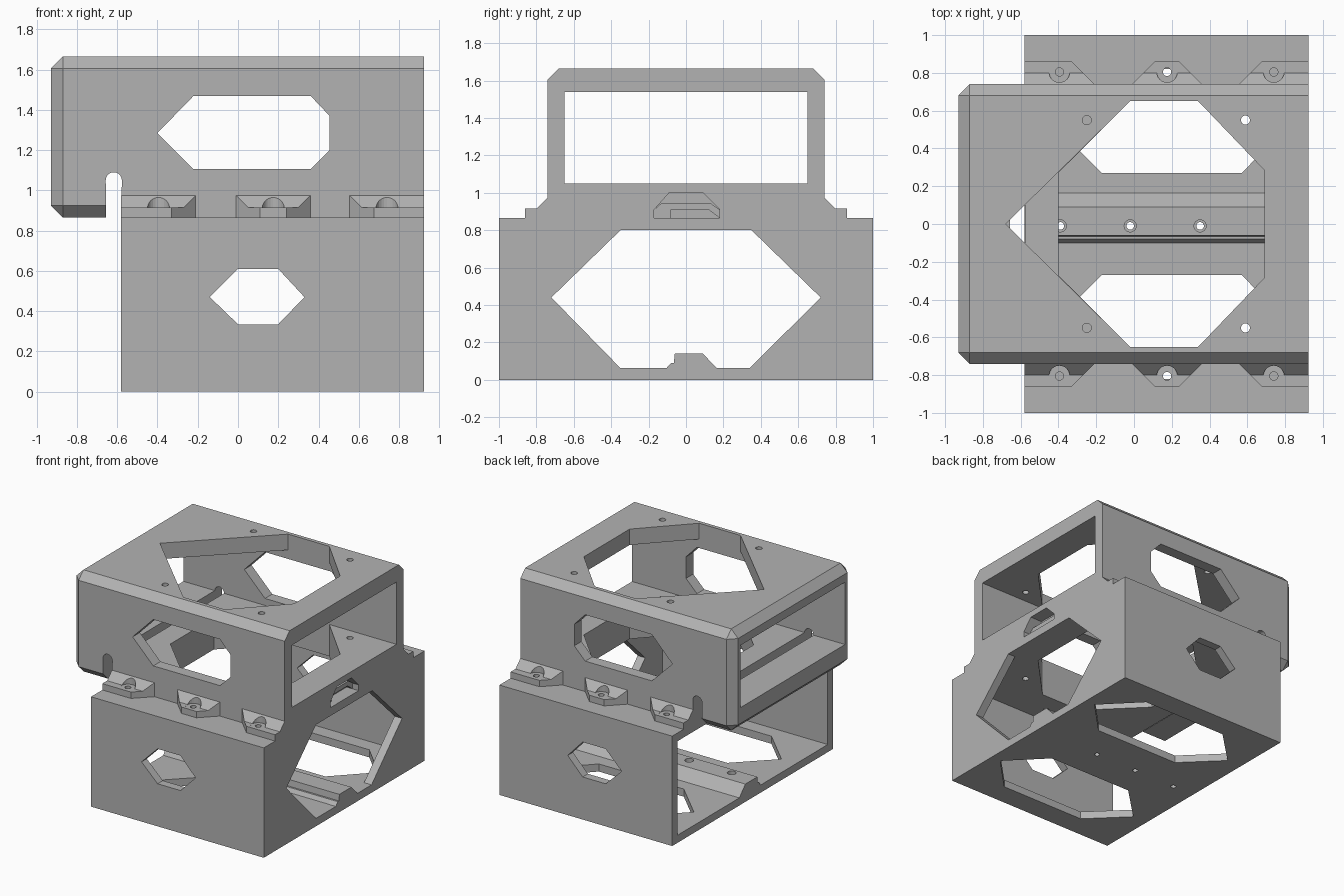
import bpy, bmesh, math
from mathutils import Vector

if "Cube" in bpy.data.objects:
    bpy.data.objects.remove(bpy.data.objects["Cube"], do_unlink=True)

grey = bpy.data.materials.new("plain grey")
grey.use_nodes = True
grey.diffuse_color = (0.45, 0.45, 0.45, 1)
grey.node_tree.nodes["Principled BSDF"].inputs["Base Color"].default_value = (0.45, 0.45, 0.45, 1)


def finish(name, bm):
    bmesh.ops.recalc_face_normals(bm, faces=bm.faces[:])
    mesh = bpy.data.meshes.new(name)
    bm.to_mesh(mesh)
    bm.free()
    mesh.materials.append(grey)
    obj = bpy.data.objects.new(name, mesh)
    bpy.context.scene.collection.objects.link(obj)
    return obj


def prism(name, pts, axis, lo, hi):
    """Extrude a 2D outline along an axis; the outline uses the other two axes in order."""
    def place(p, d):
        return {"x": (d, *p), "y": (p[0], d, p[1]), "z": (*p, d)}[axis]
    bm = bmesh.new()
    face = bm.faces.new([bm.verts.new(place(p, lo)) for p in pts])
    ext = bmesh.ops.extrude_face_region(bm, geom=[face])
    step = Vector(place((0, 0), hi - lo))
    bmesh.ops.translate(bm, vec=step, verts=[g for g in ext["geom"] if isinstance(g, bmesh.types.BMVert)])
    return finish(name, bm)


def box(name, x0, x1, y0, y1, z0, z1):
    return prism(name, [(x0, y0), (x1, y0), (x1, y1), (x0, y1)], "z", z0, z1)


def rod(x, y, r, z0, z1):
    ring = [(x + r * math.cos(i * math.tau / 24), y + r * math.sin(i * math.tau / 24)) for i in range(24)]
    return prism("cutter", ring, "z", z0, z1)


def combine(obj, tool, operation="DIFFERENCE"):
    """Apply a boolean and discard the tool."""
    mod = obj.modifiers.new("combine", "BOOLEAN")
    mod.operation, mod.solver, mod.object = operation, "EXACT", tool
    bpy.context.view_layer.objects.active = obj
    bpy.ops.object.modifier_apply(modifier=mod.name)
    bpy.data.objects.remove(tool, do_unlink=True)


def mirrored(half):
    """Close an outline by reflecting its second coordinate."""
    return half + [(a, -b) for a, b in reversed(half) if b]


LEFT, RIGHT, DECK, TOP = -0.58, 0.925, 0.865, 1.665
floor_opening = mirrored([(-0.4, 0.27), (-0.02, 0.65), (0.34, 0.65), (0.69, 0.285)])
screw_xs = (-0.395, 0.175, 0.74)

# Lower housing: open at the left end, with a keel along its floor
lower = box("lower_housing", LEFT, RIGHT, -1, 1, 0, DECK)
combine(lower, box("cutter", -0.7, 0.86, -0.935, 0.935, 0.06, 0.8))
keel = [(-0.1, 0.03), (-0.1, 0.06), (-0.08, 0.09), (-0.065, 0.09), (-0.06, 0.14),
        (0.09, 0.14), (0.165, 0.06), (0.165, 0.03)]
combine(lower, prism("keel", keel, "x", LEFT, 0.9), "UNION")

# Large end opening above the keel
combine(lower, prism("cutter", [(-0.72, 0.44), (-0.35, 0.062), (-0.105, 0.062), (-0.08, 0.09),
                                (-0.065, 0.09), (-0.06, 0.14), (0.09, 0.14), (0.165, 0.062),
                                (0.34, 0.062), (0.72, 0.44), (0.35, 0.8), (-0.35, 0.8)],
                     "x", 0.8, 1))

# Side windows, floor windows and deck opening
combine(lower, prism("cutter", [(-0.14, 0.47), (0, 0.61), (0.2, 0.61), (0.33, 0.47),
                                (0.2, 0.335), (0, 0.335)], "y", -1.2, 1.2))
for s in (-1, 1):
    outline = [(-0.45, 0.545), (-0.17, 0.27), (0.57, 0.27), (0.84, 0.545), (0.57, 0.82), (-0.17, 0.82)]
    combine(lower, prism("cutter", [(x, s * y) for x, y in outline], "z", -0.1, 0.1))
combine(lower, prism("cutter", floor_opening, "z", 0.7, 1))

# Screw holes in the keel and deck
for x in (-0.39, -0.02, 0.35):
    combine(lower, rod(x, -0.01, 0.02, -0.1, 0.3))
    combine(lower, rod(x, -0.01, 0.032, 0.08, 0.3))
for s in (-1, 1):
    combine(lower, rod(0.59, s * 0.55, 0.024, 0.7, 1))
    for x in screw_xs:
        combine(lower, rod(x, s * 0.805, 0.022, 0.7, 1))

# Upper shell: bevelled everywhere except around the right end
bm = bmesh.new()
bmesh.ops.create_cube(bm, size=1)
for v in bm.verts:
    v.co = ((RIGHT if v.co.x > 0 else -0.93), 1.48 * v.co.y, (TOP if v.co.z > 0 else DECK))
soft = [e for e in bm.edges if min(v.co.x for v in e.verts) < 0]
bmesh.ops.bevel(bm, geom=soft, offset=0.06, segments=1, profile=0.5, affect="EDGES", clamp_overlap=True)
upper = finish("upper_shell", bm)
combine(upper, box("base", LEFT, RIGHT, -0.74, 0.74, DECK, 1.0), "UNION")
combine(upper, box("cutter", -1.2, 1.2, -0.65, 0.65, 1.05, 1.54))

# Roof opening, floor opening and side windows
combine(upper, prism("cutter", [(-0.68, 0)] + mirrored([(-0.02, 0.65), (0.34, 0.65), (0.69, 0.285)]),
                     "z", 1.5, 1.8))
combine(upper, prism("cutter", floor_opening, "z", 0.8, 1.1))
combine(upper, prism("cutter", [(-0.4, 1.285), (-0.22, 1.47), (0.36, 1.47), (0.455, 1.37),
                                (0.455, 1.2), (0.36, 1.105), (-0.22, 1.105)], "y", -1, 1))

# Round-topped slot between the overhang and the base
arch = [(-0.617 + 0.04 * math.cos(i * math.pi / 12), 1.05 + 0.04 * math.sin(i * math.pi / 12)) for i in range(13)]
combine(upper, prism("cutter", [(-0.655, 0.8), (LEFT, 0.8)] + arch, "y", -1, 1))

# Tapered recess with a small ledge in the right end
combine(upper, prism("cutter", [(-0.17, 0.8), (-0.17, 0.91), (-0.09, 1.0), (0.09, 1.0),
                                (0.18, 0.91), (0.18, 0.8)], "x", 0.82, 1))
prism("recess_ledge", [(-0.17, DECK), (-0.17, 0.91), (-0.13, 0.945), (0.13, 0.945), (0.18, 0.91),
                       (0.18, DECK), (0.12, 0.91), (-0.08, 0.91), (-0.08, DECK)], "x", 0.8, 0.87)

# Roof screw holes; the right pair continues through the floor
for s in (-1, 1):
    combine(upper, rod(-0.25, s * 0.55, 0.024, 1.5, 1.8))
    combine(upper, rod(0.59, s * 0.55, 0.024, 0.8, 1.8))

# Screw lugs along both sides, with splayed ends and screw head clearance
lug_profile = [(0.735, DECK), (0.86, DECK), (0.86, 0.915), (0.8, 0.915), (0.74, 0.975), (0.735, 0.975)]
for s, side in ((-1, "front"), (1, "back")):
    for x, where in zip(screw_xs, ("right", "middle", "left")):
        lug = prism(f"{side}_{where}_lug", [(s * y, z) for y, z in lug_profile], "x",
                    max(LEFT, x - 0.3), min(RIGHT, x + 0.3))
        a = x - (0.4 if where == "right" else 0.185)
        b = x + (0.4 if where == "left" else 0.185)
        splay = [(a - 0.04, s * 0.7), (b + 0.04, s * 0.7), (b - 0.14, s * 0.88), (a + 0.14, s * 0.88)]
        combine(lug, prism("cutter", splay, "z", 0.8, 1.1), "INTERSECT")
        combine(lug, rod(x, s * 0.805, 0.055, 0.914, 1.1))
        combine(lug, rod(x, s * 0.805, 0.022, 0.8, 1.1))
